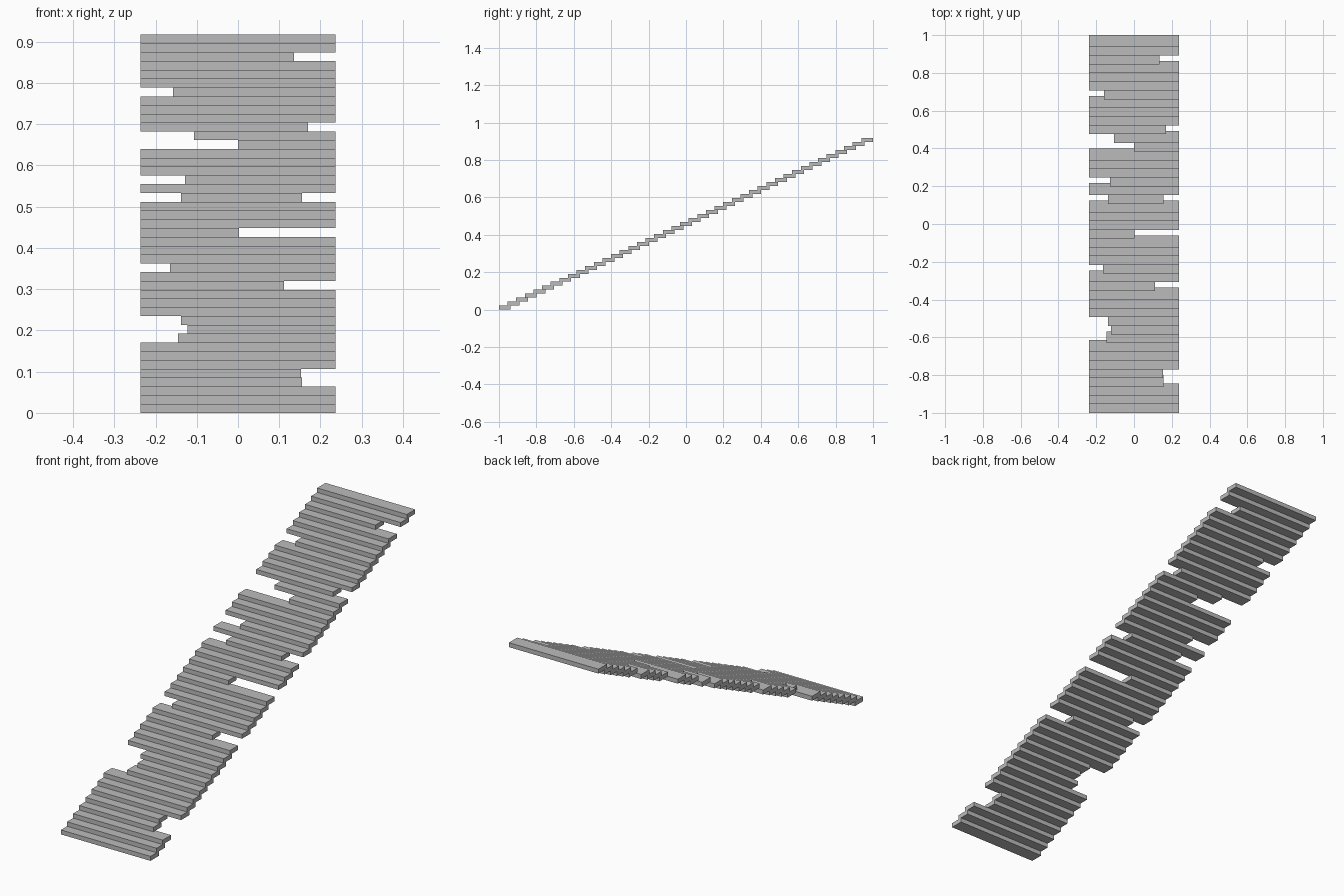
import bpy
import bmesh
from mathutils import Matrix, Vector

cube = bpy.data.objects.get("Cube")
if cube:
    bpy.data.objects.remove(cube, do_unlink=True)

# One plain stone colour
stone = bpy.data.materials.new("grey_stone")
stone.use_nodes = True
colour = (0.5, 0.5, 0.5, 1)
stone.diffuse_color = colour
stone.node_tree.nodes["Principled BSDF"].inputs["Base Color"].default_value = colour

COUNT = 43
HALF_WIDTH = 0.237
DEPTH = 0.063                      # treads overlap the one below
RISE = 0.917 / COUNT
RUN = (2 - DEPTH) / (COUNT - 1)

# Broken treads: step number -> x of the snapped end
broken_right = {8: -0.145, 9: -0.122, 10: -0.138, 16: -0.165, 24: -0.138,
                26: -0.128, 30: 0.0, 31: -0.107, 36: -0.158}
broken_left = {3: 0.155, 4: 0.153, 14: 0.112, 20: 0.003, 24: 0.155,
               32: 0.17, 40: 0.136}


def add_step(i):
    """A single slab, shortened where its end has broken off."""
    x0 = broken_right.get(i, -HALF_WIDTH)
    x1 = broken_left.get(i, HALF_WIDTH)
    centre = Vector(((x0 + x1) / 2, -1 + i * RUN + DEPTH / 2, (i + 0.5) * RISE))
    size = Vector((x1 - x0, DEPTH, RISE))
    bm = bmesh.new()
    bmesh.ops.create_cube(bm, size=1, matrix=Matrix.LocRotScale(None, None, size))
    name = f"step_{i + 1:02d}"
    mesh = bpy.data.meshes.new(name)
    bm.to_mesh(mesh)
    bm.free()
    mesh.materials.append(stone)
    step = bpy.data.objects.new(name, mesh)
    step.location = centre
    bpy.context.collection.objects.link(step)


# Full flight of stairs, rising to the back
for i in range(COUNT):
    add_step(i)
